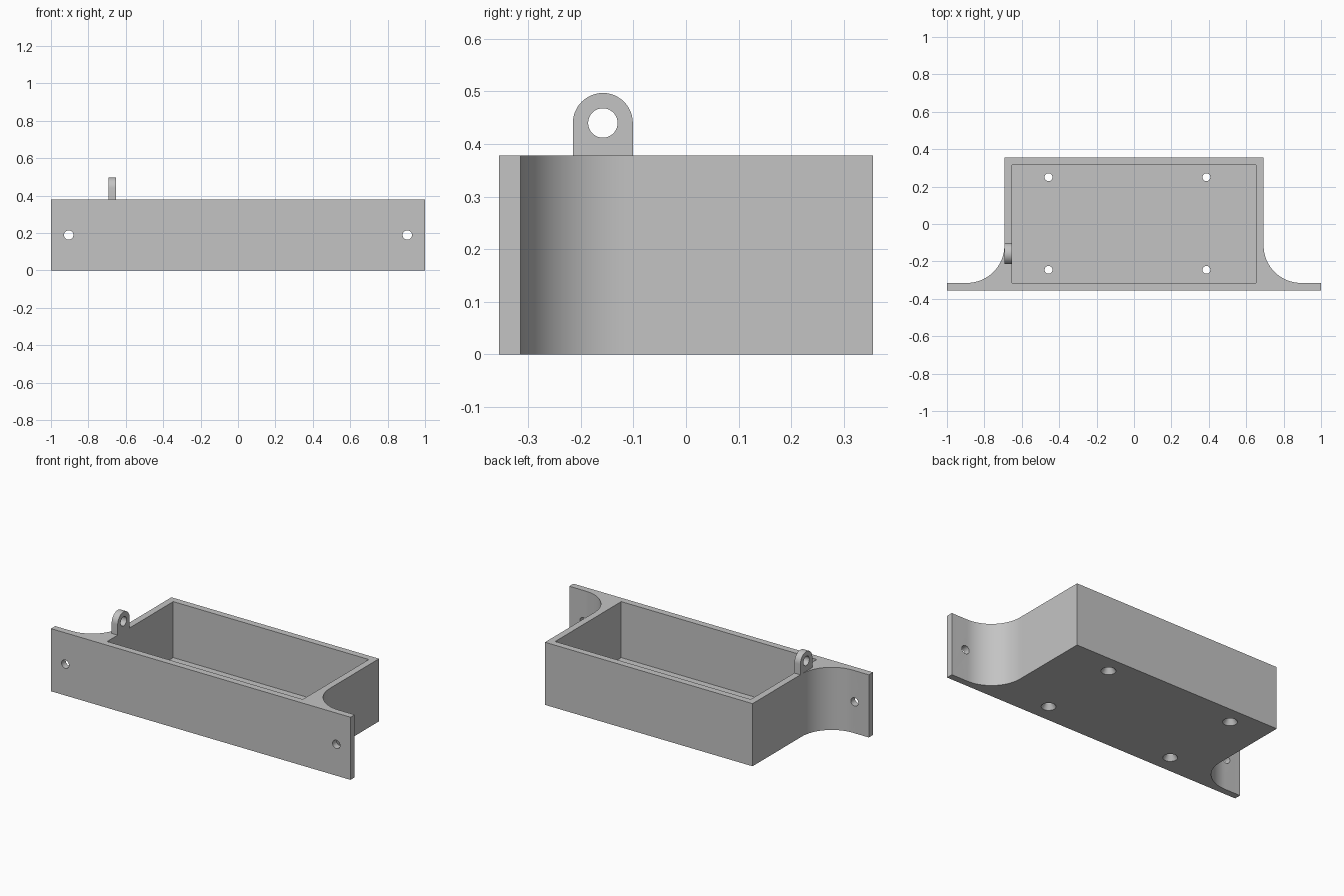
import bpy
import bmesh
from math import sin, cos, pi, radians
from mathutils import Matrix

cube = bpy.data.objects.get("Cube")
if cube:
    bpy.data.objects.remove(cube, do_unlink=True)

grey = bpy.data.materials.new("plain_grey")
grey.use_nodes = True
colour = (0.55, 0.55, 0.55, 1)
grey.diffuse_color = colour
grey.node_tree.nodes["Principled BSDF"].inputs["Base Color"].default_value = colour

HEIGHT = 0.378
BACK = 0.355      # half depth
SIDE = 0.693      # half width of the tray
WALL = 0.04
FILLET = 0.2


def finish(name, bm):
    bmesh.ops.recalc_face_normals(bm, faces=bm.faces)
    mesh = bpy.data.meshes.new(name)
    bm.to_mesh(mesh)
    bm.free()
    mesh.materials.append(grey)
    obj = bpy.data.objects.new(name, mesh)
    bpy.context.collection.objects.link(obj)
    return obj


def prism(name, points, offset):
    """Extrude a closed outline of 3D points along an offset."""
    bm = bmesh.new()
    face = bm.faces.new([bm.verts.new(p) for p in points])
    new = bmesh.ops.extrude_face_region(bm, geom=[face])["geom"]
    verts = [v for v in new if isinstance(v, bmesh.types.BMVert)]
    bmesh.ops.translate(bm, verts=verts, vec=offset)
    return finish(name, bm)


def cone(name, centre, r1, r2, depth, axis="Z"):
    """Round cutter centred on a point, along the chosen axis."""
    turn = {"X": Matrix.Rotation(pi / 2, 4, "Y"),
            "Y": Matrix.Rotation(pi / 2, 4, "X"),
            "Z": Matrix.Identity(4)}[axis]
    bm = bmesh.new()
    bmesh.ops.create_cone(bm, cap_ends=True, segments=40, radius1=r1, radius2=r2,
                          depth=depth, matrix=Matrix.Translation(centre) @ turn)
    return finish(name, bm)


def cut(obj, cutter):
    mod = obj.modifiers.new("cut", "BOOLEAN")
    mod.operation = "DIFFERENCE"
    mod.solver = "EXACT"
    mod.object = cutter
    bpy.context.view_layer.objects.active = obj
    bpy.ops.object.modifier_apply(modifier=mod.name)
    bpy.data.objects.remove(cutter, do_unlink=True)


def smooth(obj):
    bpy.ops.object.select_all(action="DESELECT")
    obj.select_set(True)
    bpy.context.view_layer.objects.active = obj
    bpy.ops.object.shade_smooth_by_angle(angle=radians(30))


# Tray body and mounting flanges as one outline, with a concave fillet per side
steps = 24
half = [(SIDE, BACK)]
for i in range(steps + 1):
    a = pi + i / steps * pi / 2
    half.append((SIDE + FILLET + FILLET * cos(a), -BACK + WALL + FILLET + FILLET * sin(a)))
half += [(1, -BACK + WALL), (1, -BACK)]
outline = half + [(-x, y) for x, y in reversed(half)]
tray = prism("tray_body", [(x, y, 0) for x, y in outline], (0, 0, HEIGHT))

# Open cavity
cx, cy = SIDE - WALL, BACK - WALL
cut(tray, prism("cavity", [(-cx, -cy, WALL), (cx, -cy, WALL), (cx, cy, WALL), (-cx, cy, WALL)],
                (0, 0, HEIGHT)))

# Countersunk screw holes through the floor
for x in (-0.457, 0.387):
    for y in (-0.245, 0.25):
        cut(tray, cone("floor_hole", (x, y, 0), 0.021, 0.021, 0.2))
        cut(tray, cone("countersink", (x, y, 0.01), 0.046, 0.021, 0.04))

# Screw holes through the flanges
for x in (-0.905, 0.905):
    cut(tray, cone("flange_hole", (x, -BACK, HEIGHT / 2), 0.025, 0.025, 0.3, "Y"))
smooth(tray)

# Upright eyelet on the right rim
ey, ez, er = -0.158, 0.44, 0.057
arch = [(ey - er, HEIGHT), (ey + er, HEIGHT)]
arch += [(ey + er * cos(i / 24 * pi), ez + er * sin(i / 24 * pi)) for i in range(25)]
eyelet = prism("eyelet", [(-SIDE, y, z) for y, z in arch], (WALL, 0, 0))
cut(eyelet, cone("eyelet_hole", (-SIDE, ey, ez), 0.028, 0.028, 0.3, "X"))
smooth(eyelet)
